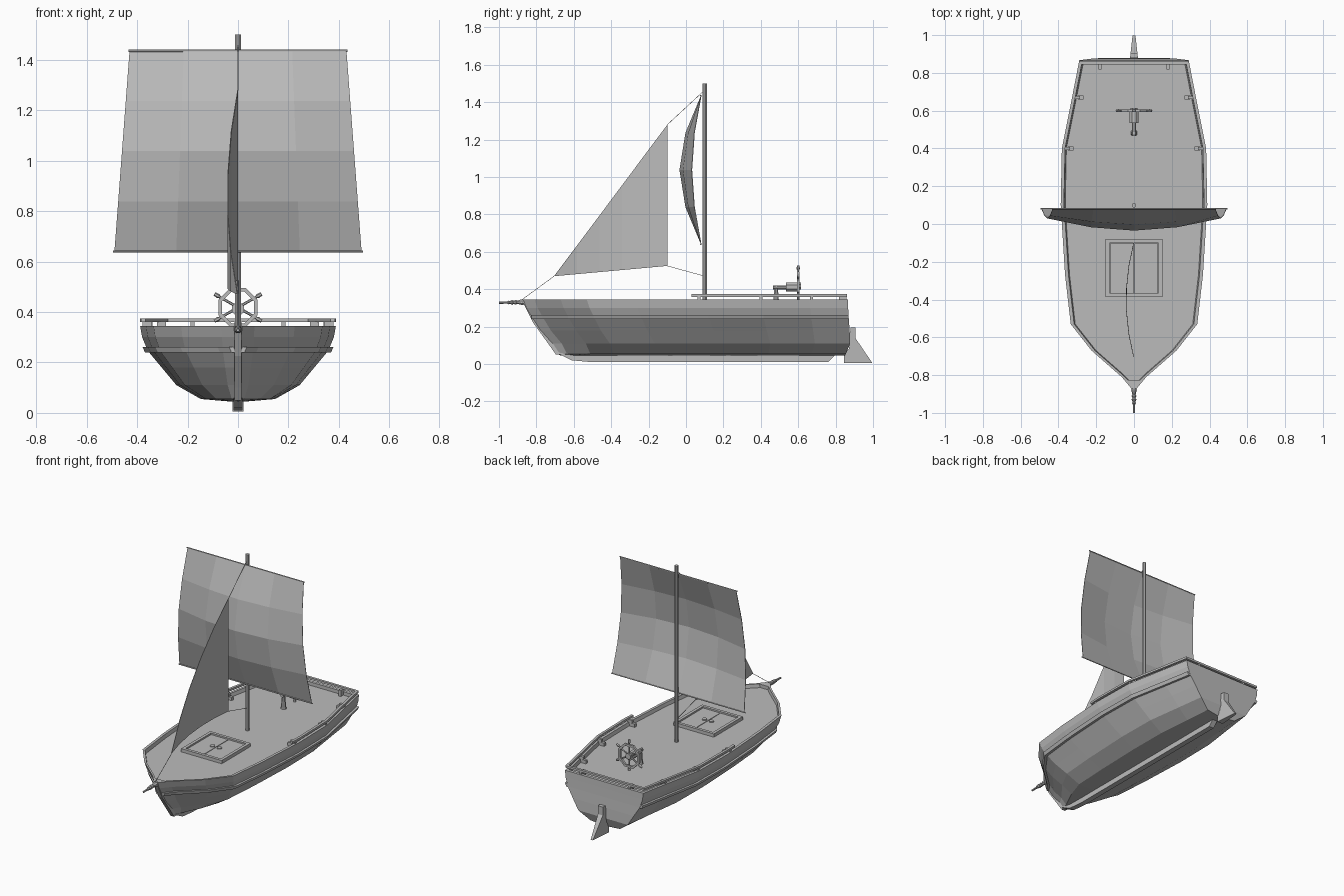
import bpy, bmesh, math
from mathutils import Vector

cube = bpy.data.objects.get("Cube")
if cube:
    bpy.data.objects.remove(cube, do_unlink=True)

GREY = (0.5, 0.5, 0.5, 1)
mat = bpy.data.materials.new("plain grey")
mat.use_nodes = True
mat.diffuse_color = GREY
mat.node_tree.nodes["Principled BSDF"].inputs["Base Color"].default_value = GREY


def finish(name, bm):
    bmesh.ops.recalc_face_normals(bm, faces=bm.faces)
    mesh = bpy.data.meshes.new(name)
    bm.to_mesh(mesh)
    bm.free()
    mesh.materials.append(mat)
    obj = bpy.data.objects.new(name, mesh)
    bpy.context.collection.objects.link(obj)
    return obj


def loft(name, rings, closed=True, caps=True):
    """Join rings of points with quads; optionally cap both ends."""
    bm = bmesh.new()
    rows = [[bm.verts.new(p) for p in ring] for ring in rings]
    n = len(rows[0])
    for a, b in zip(rows, rows[1:]):
        for i in range(n if closed else n - 1):
            j = (i + 1) % n
            bm.faces.new((a[i], a[j], b[j], b[i]))
    if caps:
        bm.faces.new(rows[0])
        bm.faces.new(rows[-1])
    return finish(name, bm)


def box(name, center, size):
    x, y, z = (s / 2 for s in size)
    corners = ((-x, -y), (x, -y), (x, y), (-x, y))
    c = Vector(center)
    return loft(name, [[c + Vector((u, v, w)) for u, v in corners] for w in (-z, z)])


def turned(name, start, end, profile, sides=8):
    """Turned part: profile is (fraction along the axis, radius)."""
    a, b = Vector(start), Vector(end)
    q = (b - a).to_track_quat("Z", "Y")
    angles = [2 * math.pi * (i + 0.5) / sides for i in range(sides)]
    return loft(name, [[a.lerp(b, t) + q @ Vector((r * math.cos(g), r * math.sin(g), 0))
                        for g in angles] for t, r in profile])


def rod(name, start, end, radius, sides=8):
    return turned(name, start, end, ((0, radius), (1, radius)), sides)


def plate(name, outline, width):
    """Side outline in y, z, given a width across x that may depend on y."""
    return loft(name, [[(s * width(y), y, z) for y, z in outline] for s in (-1, 1)])


# Hull plan: y and half width at the sheer
PLAN = ((-.87, .015), (-.81, .065), (-.67, .225), (-.53, .335), (-.27, .365),
        (.1, .388), (.4, .382), (.66, .33), (.865, .29))
# Hull levels: z, width factor, bow y, stern y
LEVELS = ((.045, .08, -.67, .85), (.055, .38, -.69, .855), (.11, .63, -.72, .878),
          (.18, .78, -.78, .875), (.245, .92, -.82, .87), (.30, .98, -.853, .867),
          (.345, 1, -.87, .865))
Y0, Y1 = PLAN[0][0], PLAN[-1][0]


def half(y):
    for (a, wa), (b, wb) in zip(PLAN, PLAN[1:]):
        if y <= b:
            return wa + (wb - wa) * (y - a) / (b - a)
    return PLAN[-1][1]


def both_sides(right):
    return right + [(-x, y, z) for x, y, z in reversed(right)]


def level_ring(z, f, bow, stern):
    return both_sides([(w * f, bow + (stern - bow) * (y - Y0) / (Y1 - Y0), z)
                       for y, w in PLAN])


def inner_ring(inset, z):
    ys = [min(max(y, -.825), .845) for y, w in PLAN]
    ys[1] = -.79
    return both_sides([(max(half(y) - inset, .012), y, z) for y in ys])


# Hull with a low bulwark and a sunken deck
loft("hull", [level_ring(*lv) for lv in LEVELS]
     + [inner_ring(.018, .345), inner_ring(.024, .322)])

# Keel, stem and rudder
plate("keel", ((-.69, .06), (-.61, .02), (-.5, .01), (.76, .01), (.81, .06)), lambda y: .018)
plate("stem", ((-.875, .335), (-.82, .225), (-.73, .1), (-.695, .05), (-.66, .05),
               (-.7, .1), (-.79, .225), (-.84, .335)), lambda y: .014)
plate("rudder", ((.845, .005), (.997, .005), (.905, .14), (.905, .195), (.88, .195),
                 (.87, .08), (.845, .06)), lambda y: .022 - .11 * max(y - .87, 0))

# Rubbing strakes and rail
for side, s in (("left", 1), ("right", -1)):
    rings = []
    for y, w in PLAN:
        yy = -.825 + (.868 + .825) * (y - Y0) / (Y1 - Y0)
        x = w * .92
        rings.append([(s * (x - .02), yy, .24), (s * (x + .012), yy, .24),
                      (s * (x + .022), yy, .262), (s * (x - .02), yy, .262)])
    loft(side + "_rubbing_strake", rings)
    rings = []
    for y in (.03, .1, .4, .66, .86):
        x = half(y)
        rings.append([(s * (x - .017), y, .36), (s * x, y, .36),
                      (s * x, y, .374), (s * (x - .017), y, .374)])
    loft(side + "_rail", rings)
    for i, y in enumerate((.07, .4, .67)):
        x = half(y) - .025
        box(f"{side}_rail_post_{i + 1}", (s * x, y, .342), (.035, .016, .04))
        box(f"{side}_rail_foot_{i + 1}", (s * (x - .022), y, .332), (.03, .02, .024))
    box(side + "_stern_post", (s * .18, .838, .342), (.016, .04, .04))
box("stern_rail", (0, .852, .367), (.58, .017, .014))

# Bowsprit
turned("bowsprit", (0, -.85, .332), (0, -1, .328),
       ((0, .014), (.2, .016), (.35, .009), (.4, .014), (.48, .009), (.53, .014),
        (.6, .008), (.65, .011), (.7, .007), (1, .006)))

# Hatch: frame, doors and ring handles
HY = -.233
for s in (-1, 1):
    box("hatch_frame_side", (s * .14, HY, .332), (.02, .305, .024))
    box("hatch_frame_end", (0, HY + s * .143, .332), (.30, .02, .024))
    box("hatch_door", (s * .065, HY, .327), (.126, .262, .016))
    rod("hatch_handle", (s * .025, HY, .33), (s * .025, HY, .341), .016)

# Mast
rod("mast", (0, .1, .32), (0, .1, 1.5), .0125)

# Square sail, bellied forward, between two yards
COLUMNS = (-1, -.5, 0, .5, 1)
BELLY = {0: (0, .083, .115, .083, 0), .5: (0, .068, .097, .068, 0), 1: (0, .036, .05, .036, 0)}
rows = []
for r in range(5):
    w = .49 - .06 * r / 4
    rows.append([(c * w, .08 - BELLY[abs(c)][r], .64 + .199 * r) for c in COLUMNS])
sail = loft("square_sail", rows, closed=False, caps=False)
sail.modifiers.new("thickness", "SOLIDIFY").thickness = .003
for name, w, z in (("lower_yard", .495, .64), ("upper_yard", .435, 1.436)):
    rod(name, (-w, .08, z), (w, .08, z), .0045, 6)

# Fore sail, curved to one side
tack, clew, head = Vector((0, -.705, .47)), Vector((0, -.1, .525)), Vector((0, -.1, 1.28))
rows = []
for i in range(6):
    t = .004 + .996 * i / 5
    bulge = Vector((-.16 * t * (1 - t), 0, 0))
    low, high = tack.lerp(clew, t), tack.lerp(head, t)
    rows.append([low.lerp(high, k / 3) + bulge for k in range(4)])
jib = loft("fore_sail", rows, closed=False, caps=False)
jib.modifiers.new("thickness", "SOLIDIFY").thickness = .003

# Ropes
rod("bow_rope", (0, -.89, .335), tack, .0018, 4)
rod("head_rope", head, (0, .1, 1.465), .0018, 4)
rod("clew_rope", clew, (0, .1, .47), .0018, 4)

# Steering wheel on its pedestal
HUB = Vector((0, .6, .418))
turned("wheel_pedestal", (0, .482, .32), (0, .482, .42), ((0, .019), (.15, .016), (1, .009)))
rod("wheel_shaft", (0, .465, .41), (0, .54, .41), .011)
rod("wheel_drum", (0, .535, .412), (0, .6, .412), .026)
rod("wheel_hub", HUB - Vector((0, .014, 0)), HUB + Vector((0, .014, 0)), .02)
rings = []
for r, d in ((.068, -.007), (.083, -.007), (.083, .007), (.068, .007), (.068, -.007)):
    rings.append([HUB + Vector((r * math.cos(math.pi * (i + .5) / 4), d,
                                r * math.sin(math.pi * (i + .5) / 4))) for i in range(8)])
loft("wheel_rim", rings, caps=False)
for i in range(6):
    g = math.pi * (i + .5) / 3
    tip = HUB + Vector((math.cos(g), 0, math.sin(g))) * .108
    turned("wheel_spoke", HUB, tip, ((0, .006), (.75, .005), (.85, .009), (1, .007)), 6)
